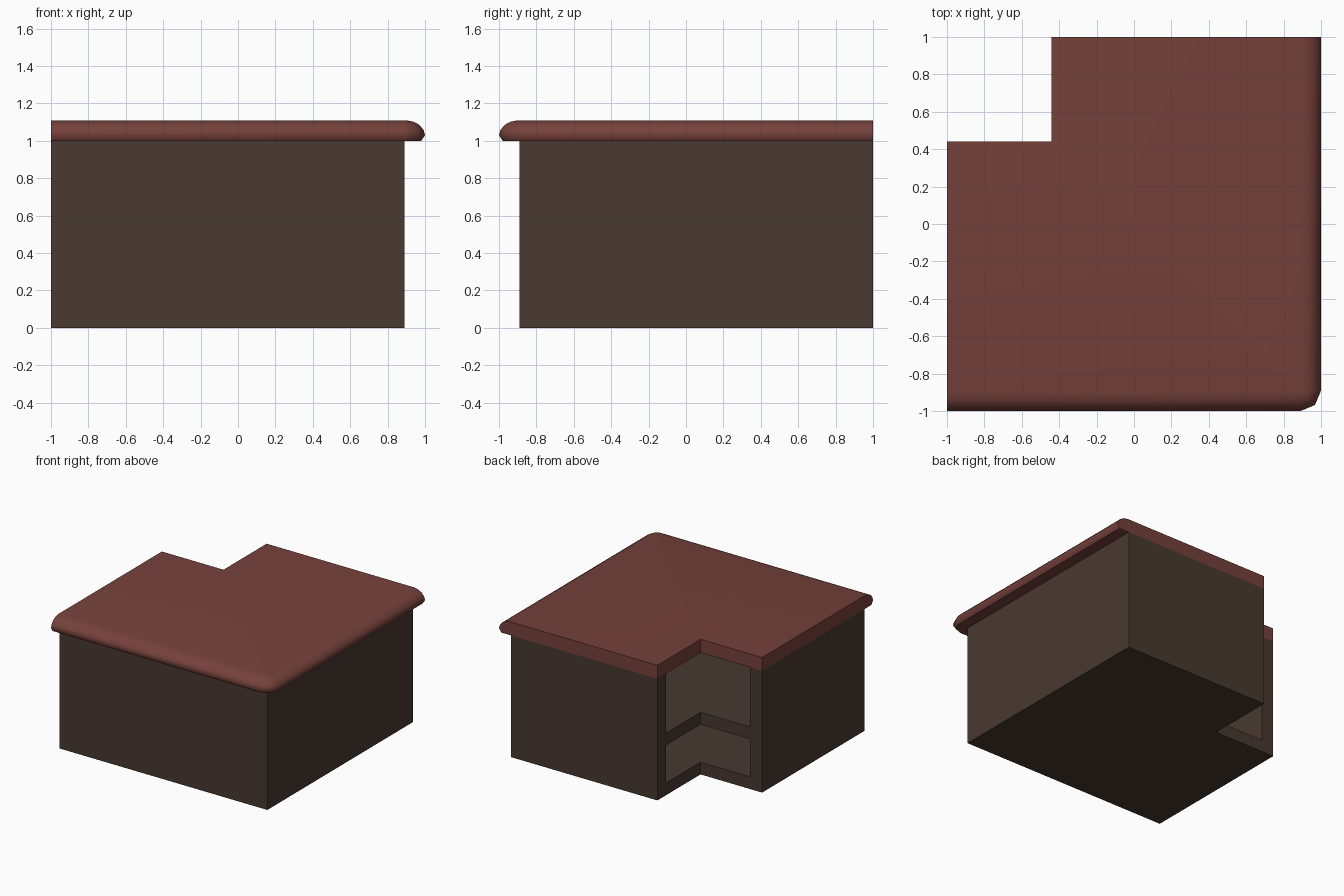
import bpy, bmesh, math

if "Cube" in bpy.data.objects:
    bpy.data.objects.remove(bpy.data.objects["Cube"])


def material(name, rgb):
    m = bpy.data.materials.new(name)
    m.diffuse_color = (*rgb, 1)
    m.use_nodes = True
    m.node_tree.nodes["Principled BSDF"].inputs["Base Color"].default_value = m.diffuse_color
    return m


WOOD = material("dark brown wood", (0.065, 0.041, 0.030))
RED = material("dark red counter", (0.180, 0.053, 0.044))
T = 0.11      # board thickness
N = 0.44      # notch position


def finish(name, bm, mat):
    bmesh.ops.remove_doubles(bm, verts=bm.verts, dist=0.0005)
    bmesh.ops.recalc_face_normals(bm, faces=bm.faces)
    me = bpy.data.meshes.new(name)
    bm.to_mesh(me)
    bm.free()
    me.materials.append(mat)
    ob = bpy.data.objects.new(name, me)
    bpy.context.collection.objects.link(ob)
    return ob


def loft(name, rings, mat):
    """Skin stacked outlines and cap both ends."""
    bm = bmesh.new()
    loops = [[bm.verts.new(p) for p in r] for r in rings]
    for a, b in zip(loops, loops[1:]):
        for i in range(len(a)):
            j = (i + 1) % len(a)
            bm.faces.new((a[i], a[j], b[j], b[i]))
    bm.faces.new(loops[0])
    bm.faces.new(loops[-1])
    return finish(name, bm, mat)


def prism(name, outline, z0, z1):
    return loft(name, [[(x, y, z) for x, y in outline] for z in (z0, z1)], WOOD)


def box(name, x0, x1, y0, y1, z0, z1):
    return prism(name, [(x0, y0), (x1, y0), (x1, y1), (x0, y1)], z0, z1)


W = 0.89
# outer walls and the two end panels
box("front_wall", -1, W, -W, -W + T, 0, 1)
box("right_wall", W - T, W, -W + T, 1, 0, 1)
box("left_end_panel", -1, -1 + T, -W + T, N, 0, 1)
box("back_end_panel", -N, W - T, 1 - T, 1, 0, 1)

# L-shaped floor and shelf filling the inside
I = W - T
inside = [(-1 + T, -I), (I, -I), (I, 1 - T), (-N, 1 - T), (-N, N), (-1 + T, N)]
prism("bottom_board", inside, 0, 0.10)
prism("middle_shelf", inside, 0.41, 0.51)


# counter top, rounded along the two outer edges and corner
def counter_ring(d, z):
    r = T - d
    pts = [(-1, -1 + d)]
    for k in range(3):
        a = -math.pi / 2 + k * math.pi / 4
        pts.append((W + r * math.cos(a), -W + r * math.sin(a)))
    pts += [(1 - d, 1), (-N, 1), (-N, N), (-1, N)]
    return [(x, y, z) for x, y in pts]


profile = [(0.02, 1.0), (0.0, 1.03), (0.008, 1.058), (0.03, 1.085), (0.06, 1.102), (0.10, 1.11)]
top = loft("counter_top", [counter_ring(d, z) for d, z in profile], RED)
bpy.context.view_layer.objects.active = top
top.select_set(True)
bpy.ops.object.shade_smooth_by_angle(angle=math.radians(50))
